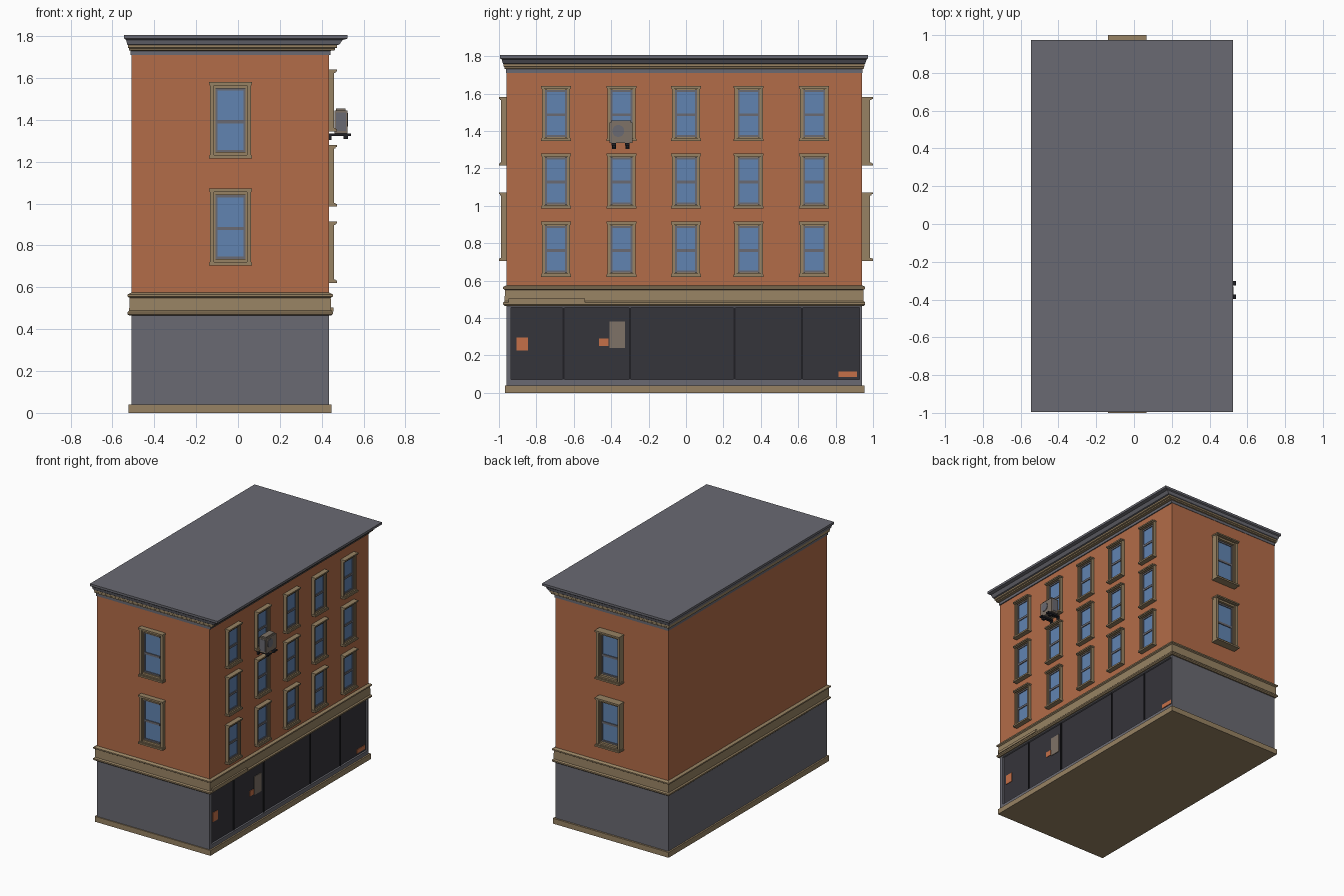
import bpy, bmesh, math
from mathutils import Matrix, Vector

if "Cube" in bpy.data.objects:
    bpy.data.objects.remove(bpy.data.objects["Cube"])

# ---- colours
COL = {
    "brick": (0.45, 0.15, 0.065), "slate_grey": (0.144, 0.144, 0.168),
    "tan_stone": (0.31, 0.225, 0.125), "glass_blue": (0.12, 0.23, 0.44),
    "shop_dark": (0.036, 0.035, 0.043), "metal_taupe": (0.21, 0.17, 0.135),
    "bracket_black": (0.014, 0.014, 0.018), "notice_orange": (0.56, 0.16, 0.065),
}
NAMES = list(COL)
MATS = []
for n in NAMES:
    m = bpy.data.materials.new(n)
    m.diffuse_color = (*COL[n], 1)
    m.use_nodes = True
    m.node_tree.nodes["Principled BSDF"].inputs["Base Color"].default_value = m.diffuse_color
    MATS.append(m)

# wall planes
X0, X1, Y0, Y1 = -0.51, 0.435, -0.96, 0.94


def finish(name, bm):
    """Turn a bmesh into an object, keeping only the materials it uses."""
    bmesh.ops.recalc_face_normals(bm, faces=bm.faces)
    used = sorted({f.material_index for f in bm.faces})
    for f in bm.faces:
        f.material_index = used.index(f.material_index)
    me = bpy.data.meshes.new(name)
    bm.to_mesh(me)
    bm.free()
    for i in used:
        me.materials.append(MATS[i])
    ob = bpy.data.objects.new(name, me)
    bpy.context.collection.objects.link(ob)
    return ob


def add_box(bm, a, b, mat, xf=Matrix()):
    a, b = Vector(a), Vector(b)
    vs = bmesh.ops.create_cube(bm, size=1)["verts"]
    for v in vs:
        v.co = xf @ Vector([(a[i] + b[i]) / 2 + v.co[i] * (b[i] - a[i]) for i in range(3)])
    for f in {f for v in vs for f in v.link_faces}:
        f.material_index = NAMES.index(mat)


def box(name, a, b, mat):
    bm = bmesh.new()
    add_box(bm, a, b, mat)
    return finish(name, bm)


def moulding(name, levels, right=1.0):
    """Rectangular rings lofted up the building: (offset, z, colour of the face above)."""
    bm = bmesh.new()
    rings = []
    for o, z, _ in levels:
        r = o * right
        rings.append([bm.verts.new(p) for p in ((X0 - o, Y0 - o, z), (X1 + r, Y0 - o, z),
                                                (X1 + r, Y1 + o, z), (X0 - o, Y1 + o, z))])
    for k in range(len(rings) - 1):
        for i in range(4):
            j = (i + 1) % 4
            f = bm.faces.new((rings[k][i], rings[k][j], rings[k + 1][j], rings[k + 1][i]))
            f.material_index = NAMES.index(levels[k][2])
    for ring, lv in ((rings[0], levels[0]), (rings[-1], levels[-1])):
        bm.faces.new(ring).material_index = NAMES.index(lv[2])
    return finish(name, bm)


T, G = "tan_stone", "slate_grey"

# ---- main masses
box("stone_plinth", (X0 - 0.012, Y0 - 0.008, 0), (X1 + 0.012, Y1 + 0.014, 0.04), T)
box("ground_floor", (X0, Y0, 0.04), (X1 - 0.02, Y1, 0.48), G)
box("brick_storeys", (X0, Y0, 0.56), (X1, Y1, 1.715), "brick")
moulding("string_course", [
    (0.01, 0.465, T), (0.018, 0.472, T), (0.018, 0.482, T), (0.01, 0.49, T),
    (0.008, 0.55, T), (0.018, 0.556, T), (0.018, 0.566, T), (0.0, 0.575, T)])
moulding("roof_cornice", [
    (0.003, 1.71, G), (0.003, 1.73, T), (0.011, 1.733, T), (0.011, 1.742, T),
    (0.015, 1.745, T), (0.015, 1.757, G), (0.019, 1.76, G), (0.025, 1.782, G),
    (0.034, 1.788, G), (0.034, 1.805, G)], right=2.6)

# ---- shopfront: grey surround with recessed dark glazing and mullions
bm = bmesh.new()
xa = X1 - 0.02
for a, b in (((xa, Y0, 0.04), (X1, Y1, 0.07)), ((xa, Y0, 0.457), (X1, Y1, 0.48)),
             ((xa, Y0, 0.07), (X1, Y0 + 0.025, 0.457)), ((xa, Y1 - 0.012, 0.07), (X1, Y1, 0.457))):
    add_box(bm, a, b, G)
finish("shopfront_surround", bm)
box("shop_glazing", (xa, Y0 + 0.025, 0.07), (xa + 0.006, Y1 - 0.012, 0.457), "shop_dark")
bm = bmesh.new()
for y in (-0.655, -0.30, 0.26, 0.62):
    add_box(bm, (xa, y - 0.005, 0.07), (xa + 0.012, y + 0.005, 0.457), "bracket_black")
finish("shop_mullions", bm)

# notices on the glazing
xn = xa + 0.006
for i, (ya, za, yb, zb, mat) in enumerate((
        (-0.905, 0.225, -0.845, 0.295, "notice_orange"), (-0.465, 0.25, -0.415, 0.29, "notice_orange"),
        (-0.41, 0.24, -0.325, 0.38, "metal_taupe"), (0.815, 0.085, 0.915, 0.115, "notice_orange"))):
    box(f"notice_{i}", (xn, ya, za), (xn + 0.004, yb, zb), mat)

# shallow awning box under the string course
box("awning_box", (X1, -0.95, 0.484), (X1 + 0.022, -0.54, 0.503), T)


# ---- sash windows: local u = across, v = outward, w = up from sill
def window(name, xf, w, h, jamb, d, lip):
    bm = bmesh.new()
    hw, i = w / 2, w / 2 - jamb
    g = d * 0.3
    add = lambda a, b, m: add_box(bm, a, b, m, xf)
    for s in (-1, 1):
        # outer casing and thinner inner step
        u = sorted((s * (hw - 0.004), s * (i + 0.007)))
        add((u[0], 0, 0.016), (u[1], d, h - 0.016), T)
        u = sorted((s * (i + 0.007), s * i))
        add((u[0], 0, 0.016), (u[1], d * 0.7, h - 0.016), T)
        # sash stiles
        u = sorted((s * i, s * (i - 0.009)))
        add((u[0], 0, jamb), (u[1], g + 0.005, h - jamb), G)
    add((-i, 0, 0.01), (i, d * 0.85, jamb), T)
    add((-i, 0, h - jamb), (i, d * 0.85, h - 0.01), T)
    # projecting sill and head
    add((-hw, 0, 0), (hw, lip, 0.012), T)
    add((-hw + 0.003, 0, 0.012), (hw - 0.003, (d + lip) / 2, 0.017), T)
    add((-hw, 0, h - 0.01), (hw, lip, h), T)
    add((-hw + 0.003, 0, h - 0.017), (hw - 0.003, (d + lip) / 2, h - 0.01), T)
    # glass and sash rails
    k = i - 0.009
    add((-k, 0, jamb), (k, g, h - jamb), "glass_blue")
    mid = h * 0.48
    for z0, z1 in ((jamb, jamb + 0.011), (mid - 0.008, mid + 0.008), (h - jamb - 0.011, h - jamb)):
        add((-k, g * 0.5, z0), (k, g + 0.006, z1), G)
    finish(name, bm)


def place(x, y, z, deg):
    return Matrix.Translation((x, y, z)) @ Matrix.Rotation(math.radians(deg), 4, 'Z')


for r, z in enumerate((0.62, 0.985, 1.345)):
    for c, y in enumerate((-0.695, -0.345, 0.0, 0.335, 0.685)):
        window(f"side_window_{r}_{c}", place(X1, y, z, -90), 0.16, 0.295, 0.022, 0.024, 0.037)
for r, z in enumerate((0.705, 1.215)):
    window(f"front_window_{r}", place(-0.036, Y0, z, 180), 0.205, 0.367, 0.031, 0.028, 0.04)
    window(f"back_window_{r}", place(-0.036, Y1, z, 0), 0.205, 0.367, 0.031, 0.045, 0.06)

# ---- air conditioner on brackets
bm = bmesh.new()
add_box(bm, (0.462, -0.408, 1.335), (0.522, -0.287, 1.445), "metal_taupe")
add_box(bm, (0.468, -0.40, 1.445), (0.514, -0.295, 1.455), "metal_taupe")
for s in (-0.410, -0.289):
    add_box(bm, (0.469, s, 1.347), (0.515, s + 0.004, 1.435), G)
finish("air_conditioner", bm)
bm = bmesh.new()
bmesh.ops.create_cone(bm, cap_ends=True, segments=20, radius1=0.032, radius2=0.032, depth=0.006,
                      matrix=Matrix.Translation((0.523, -0.362, 1.40)) @ Matrix.Rotation(math.pi / 2, 4, 'Y'))
for f in bm.faces:
    f.material_index = NAMES.index(G)
finish("fan_grille", bm)
bm = bmesh.new()
for y in (-0.385, -0.313):
    add_box(bm, (X1, y - 0.012, 1.323), (0.54, y + 0.012, 1.335), "bracket_black")
    add_box(bm, (X1, y - 0.01, 1.303), (X1 + 0.012, y + 0.01, 1.323), "bracket_black")
    add_box(bm, (0.505, y - 0.009, 1.308), (0.525, y + 0.009, 1.323), "bracket_black")
finish("conditioner_brackets", bm)
